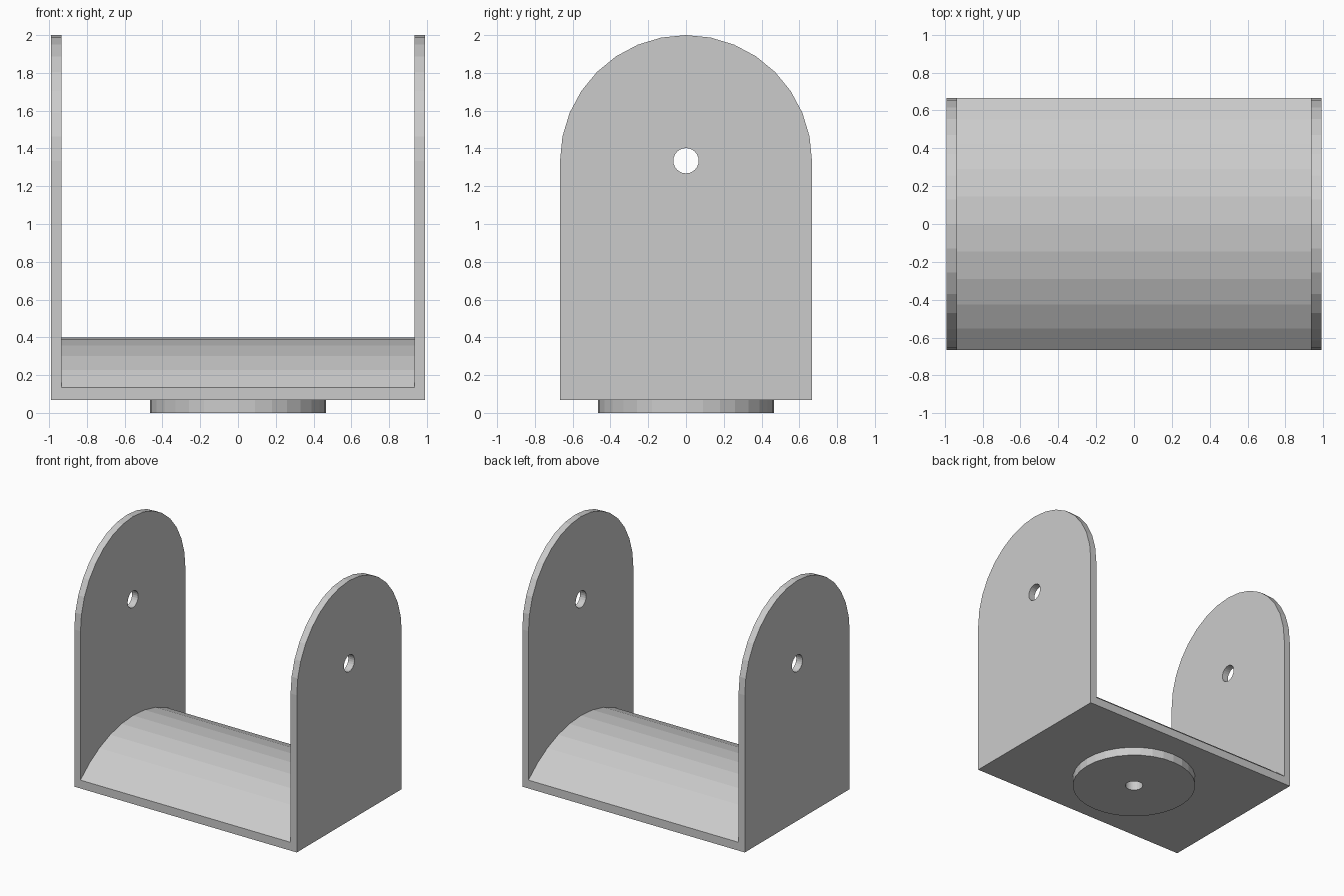
import bpy, bmesh
from math import sin, cos, pi, asin
from mathutils import Vector

if "Cube" in bpy.data.objects:
    bpy.data.objects.remove(bpy.data.objects["Cube"])

HALF_X, INNER_X, R = 0.99, 0.935, 0.667
Z0, FLOOR, AXLE_Z, CROWN = 0.068, 0.135, 1.335, 0.40


def prism(name, points, extrude):
    """Closed solid from a planar profile swept along a vector."""
    bm = bmesh.new()
    face = bm.faces.new([bm.verts.new(p) for p in points])
    ext = bmesh.ops.extrude_face_region(bm, geom=[face], use_keep_orig=True)
    verts = [g for g in ext["geom"] if isinstance(g, bmesh.types.BMVert)]
    bmesh.ops.translate(bm, verts=verts, vec=Vector(extrude))
    bmesh.ops.recalc_face_normals(bm, faces=bm.faces)
    mesh = bpy.data.meshes.new(name)
    bm.to_mesh(mesh)
    bm.free()
    obj = bpy.data.objects.new(name, mesh)
    bpy.context.collection.objects.link(obj)
    return obj


def arc(radius, start, end, n):
    return [(radius * cos(start + (end - start) * i / n),
             radius * sin(start + (end - start) * i / n)) for i in range(n + 1)]


def boolean(obj, cutter, operation):
    mod = obj.modifiers.new(operation.title(), "BOOLEAN")
    mod.object, mod.operation, mod.solver = cutter, operation, "EXACT"
    cutter.hide_render = True
    cutter.hide_set(True)
    cutter.display_type = "WIRE"


# U-shaped bracket: floor and two side walls
u = [(-HALF_X, Z0), (HALF_X, Z0), (HALF_X, 2.1), (INNER_X, 2.1),
     (INNER_X, FLOOR), (-INNER_X, FLOOR), (-INNER_X, 2.1), (-HALF_X, 2.1)]
bracket = prism("bracket", [(x, -1, z) for x, z in u], (0, 2, 0))

# Rounded side outline trims the bracket
outline = [(-R, -0.1), (R, -0.1)] + [(y, AXLE_Z - 0.002 + z) for y, z in arc(R, 0, pi, 16)]
side_trim = prism("side_trim", [(-1.2, y, z) for y, z in outline], (2.4, 0, 0))
boolean(bracket, side_trim, "INTERSECT")

# Axle holes through both walls
pin = arc(0.067, 0, 2 * pi, 24)[:-1]
axle_cutter = prism("axle_cutter", [(-1.2, y, AXLE_Z + z) for y, z in pin], (2.4, 0, 0))
boolean(bracket, axle_cutter, "DIFFERENCE")

# Round foot under the floor, with a bolt hole continuing through the floor
disc = arc(0.467, 0, 2 * pi, 32)[:-1]
foot = prism("foot_disc", [(x, y, 0) for x, y in disc], (0, 0, Z0))
bolt_cutter = prism("bolt_cutter", [(x, y, -0.1) for x, y in pin], (0, 0, 0.26))
for part in (bracket, foot):
    boolean(part, bolt_cutter, "DIFFERENCE")

# Domed filler on the floor between the walls
rise = CROWN - FLOOR
dome_r = (R * R + rise * rise) / (2 * rise)
half = asin(R / dome_r)
dome = [(y, CROWN - dome_r + z) for y, z in arc(dome_r, pi / 2 - half, pi / 2 + half, 10)]
prism("domed_filler", [(-INNER_X, y, z) for y, z in dome], (2 * INNER_X, 0, 0))
